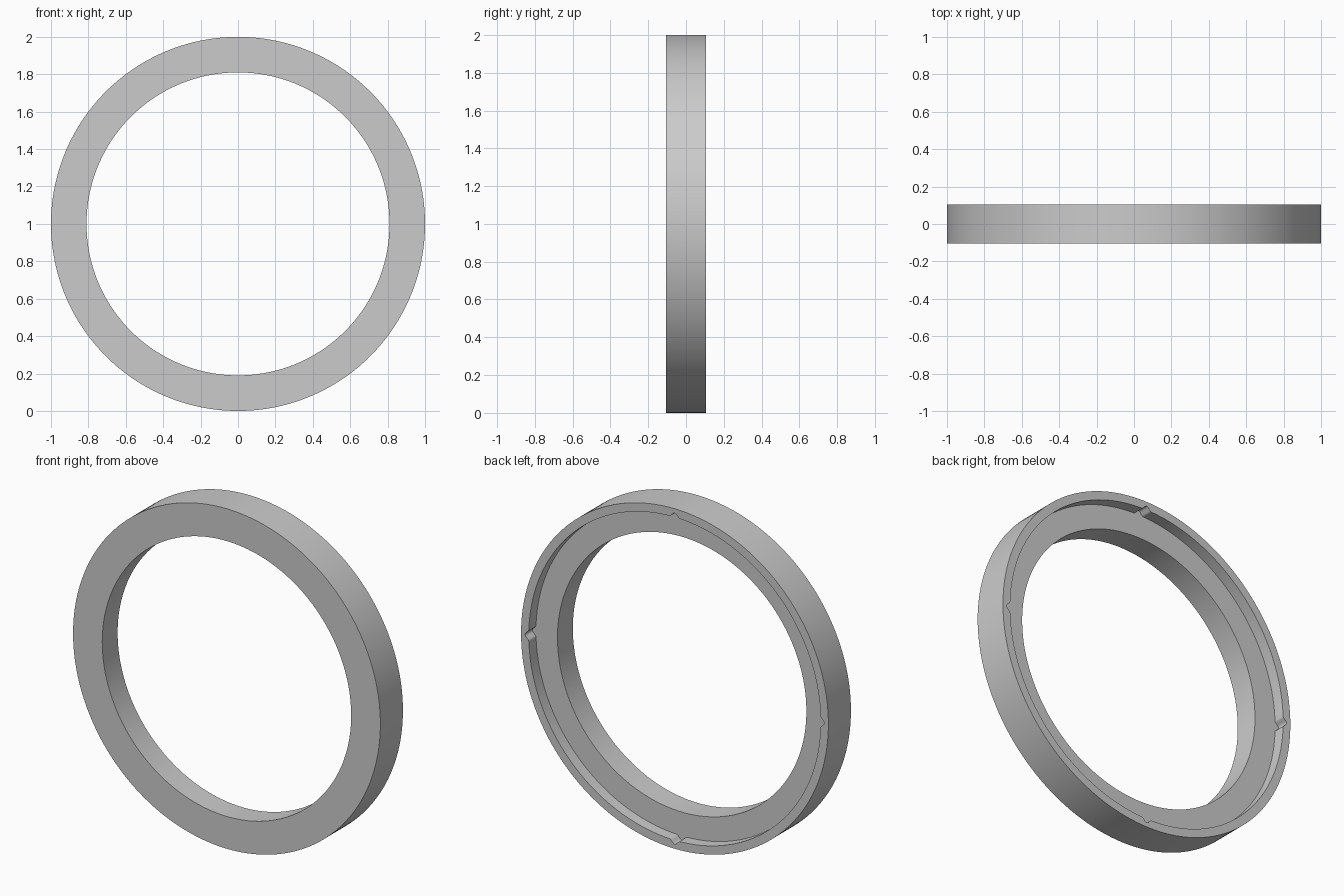
import bpy
import bmesh
from math import sin, cos, pi

cube = bpy.data.objects.get("Cube")
if cube:
    bpy.data.objects.remove(cube, do_unlink=True)

OUTER, BORE, LIP = 1.0, 0.81, 0.95
HALF, FLOOR = 0.105, 0.038
NOTCH_DEPTH, NOTCH_HALF = 0.024, 0.036

grey = bpy.data.materials.new("plain_grey")
grey.use_nodes = True
colour = (0.6, 0.6, 0.6, 1)
grey.diffuse_color = colour
grey.node_tree.nodes["Principled BSDF"].inputs["Base Color"].default_value = colour


def quarter_angles():
    """Angles from one notch to the next, closely spaced around the notch."""
    fine = [NOTCH_HALF * i / 8 for i in range(-8, 9)]
    gap = pi / 2 - 2 * NOTCH_HALF
    return fine + [NOTCH_HALF + gap * i / 44 for i in range(1, 44)]


def lip_radius(offset):
    """Recess radius, with a rounded notch cut outward at each quarter."""
    if abs(offset) >= NOTCH_HALF:
        return LIP
    return LIP + NOTCH_DEPTH * (1 + cos(pi * offset / NOTCH_HALF)) / 2


# Ring section swept round the y axis, with the notched recess at the back
bm = bmesh.new()
sections = []
for quarter in range(4):
    for offset in quarter_angles():
        a = quarter * pi / 2 + offset
        lip = lip_radius(offset)
        profile = [(OUTER, -HALF), (BORE, -HALF), (BORE, FLOOR),
                   (lip, FLOOR), (lip, HALF), (OUTER, HALF)]
        sections.append([bm.verts.new((r * cos(a), y, 1 + r * sin(a)))
                         for r, y in profile])

for i, here in enumerate(sections):
    after = sections[(i + 1) % len(sections)]
    for j in range(len(here)):
        k = (j + 1) % len(here)
        bm.faces.new((here[j], here[k], after[k], after[j]))
bmesh.ops.recalc_face_normals(bm, faces=bm.faces)

mesh = bpy.data.meshes.new("notched_ring")
bm.to_mesh(mesh)
bm.free()
mesh.materials.append(grey)
ring = bpy.data.objects.new("notched_ring", mesh)
bpy.context.collection.objects.link(ring)

# Smooth curved walls, sharp rims
bpy.context.view_layer.objects.active = ring
ring.select_set(True)
bpy.ops.object.shade_smooth_by_angle(angle=pi / 6)
